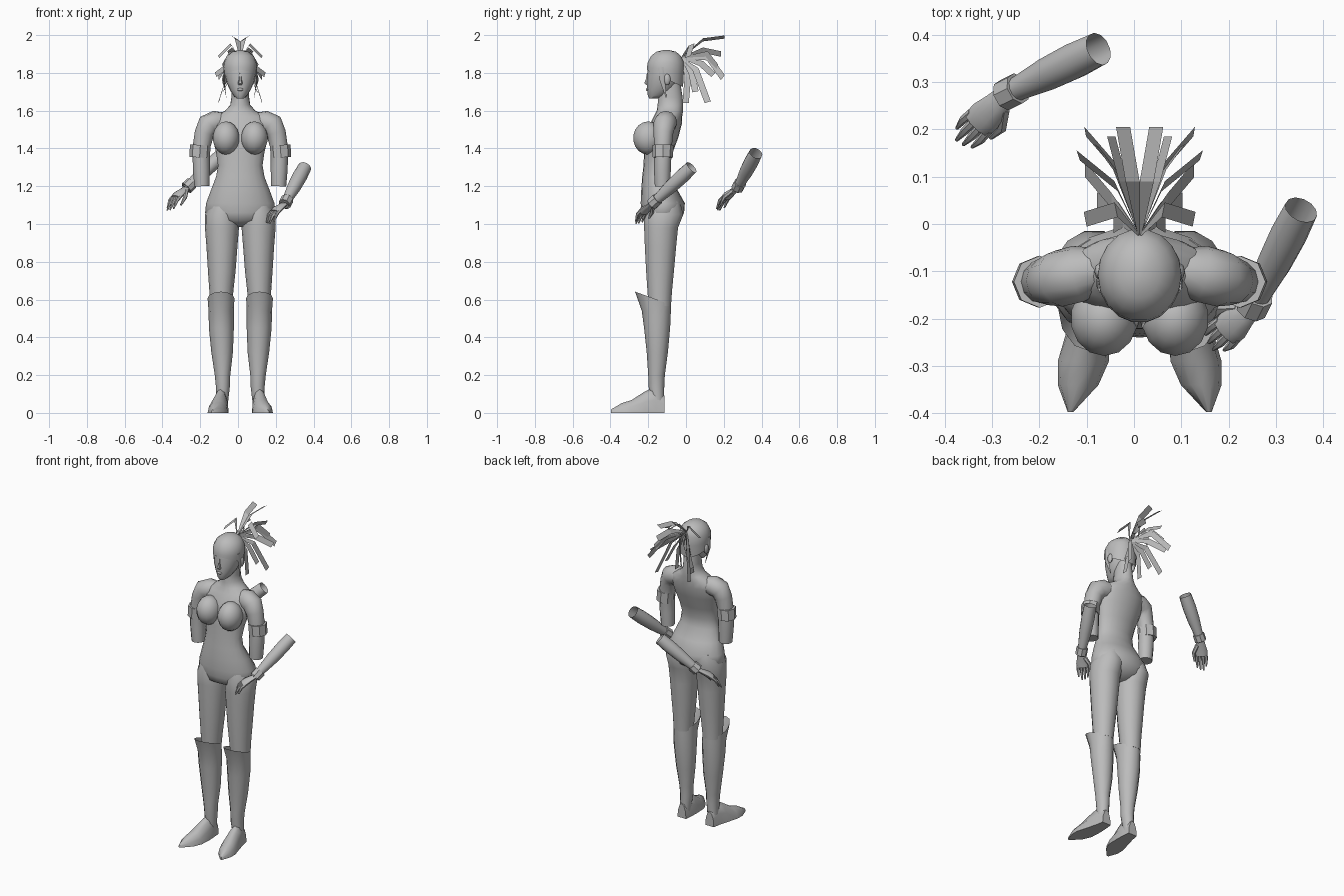
import bpy, bmesh, math
from mathutils import Vector

cube = bpy.data.objects.get("Cube")
if cube:
    bpy.data.objects.remove(cube)

grey = bpy.data.materials.new("plain grey")
grey.use_nodes = True
tone = (0.5, 0.5, 0.5, 1)
grey.diffuse_color = tone
grey.node_tree.nodes["Principled BSDF"].inputs["Base Color"].default_value = tone

MID = 0.012                      # x of the body's mirror plane
SIDES = (("left", 1), ("right", -1))


def finish(name, bm, angle=50):
    bmesh.ops.recalc_face_normals(bm, faces=bm.faces)
    mesh = bpy.data.meshes.new(name)
    bm.to_mesh(mesh)
    bm.free()
    mesh.materials.append(grey)
    obj = bpy.data.objects.new(name, mesh)
    bpy.context.collection.objects.link(obj)
    bpy.ops.object.select_all(action="DESELECT")
    obj.select_set(True)
    bpy.context.view_layer.objects.active = obj
    bpy.ops.object.shade_smooth_by_angle(angle=math.radians(angle))
    return obj


def loft(bm, sections, n=14, start=True, end=True, floor=None):
    """Skin elliptical sections, each given as (centre, half axis u, half axis v)."""
    rings = []
    for c, u, v in sections:
        ring = []
        for i in range(n):
            a = math.tau * i / n
            p = Vector(c) + Vector(u) * math.cos(a) + Vector(v) * math.sin(a)
            if floor is not None:
                p.z = max(p.z, floor)
            ring.append(bm.verts.new(p))
        rings.append(ring)
    for a, b in zip(rings, rings[1:]):
        for i in range(n):
            j = (i + 1) % n
            bm.faces.new((a[i], a[j], b[j], b[i]))
    if start:
        bm.faces.new(rings[0])
    if end:
        bm.faces.new(rings[-1])


def stack(x, rows):
    """Level sections from rows of (z, offset from x, half width, front y, back y)."""
    return [((x + dx, (f + b) / 2, z), (w, 0, 0), (0, (b - f) / 2, 0))
            for z, dx, w, f, b in rows]


def tube(bm, points, radii, n=10, side=None, flat=1, **caps):
    """Round or flattened tube along points; side fixes the wide axis."""
    pts = [Vector(p) for p in points]
    secs = []
    for i, p in enumerate(pts):
        t = (pts[min(i + 1, len(pts) - 1)] - pts[max(i - 1, 0)]).normalized()
        ref = Vector(side) if side else Vector((0, 1, 0))
        u = (ref - t * ref.dot(t)).normalized()
        secs.append((p, u * radii[i], t.cross(u) * radii[i] * flat))
    loft(bm, secs, n, **caps)


def ball(bm, centre, size, seg=14):
    made = bmesh.ops.create_uvsphere(bm, u_segments=seg, v_segments=9, radius=1)["verts"]
    for v in made:
        v.co = Vector([v.co[k] * size[k] + centre[k] for k in range(3)])


# Torso and neck
bm = bmesh.new()
loft(bm, stack(MID, [
    (0.985, 0, .04, -.16, -.08), (1.02, 0, .15, -.225, -.03), (1.06, 0, .186, -.235, -.01),
    (1.11, 0, .181, -.24, -.006), (1.18, 0, .155, -.237, -.045), (1.25, 0, .128, -.232, -.085),
    (1.31, 0, .118, -.225, -.09), (1.38, 0, .128, -.222, -.07), (1.46, 0, .148, -.215, -.04),
    (1.53, 0, .158, -.19, -.022), (1.57, 0, .14, -.17, -.02), (1.60, 0, .08, -.155, -.015),
    (1.63, 0, .053, -.15, -.015), (1.67, 0, .047, -.148, -.018), (1.75, 0, .047, -.14, -.03)]), 20)
finish("torso", bm)

# Chest
for label, s in SIDES:
    bm = bmesh.new()
    ball(bm, (MID + s * .075, -.2, 1.455), (.072, .08, .088))
    finish(label + "_breast", bm)

# Head, with nose and lips
bm = bmesh.new()
loft(bm, stack(MID, [
    (1.665, 0, .02, -.195, -.15), (1.68, 0, .036, -.203, -.10), (1.71, 0, .055, -.207, -.06),
    (1.75, 0, .073, -.207, -.04), (1.80, 0, .083, -.205, -.022), (1.85, 0, .085, -.2, -.016),
    (1.885, 0, .07, -.183, -.03), (1.908, 0, .042, -.155, -.055), (1.917, 0, .01, -.12, -.09)]), 18)
finish("head", bm)
bm = bmesh.new()
loft(bm, stack(MID, [(1.735, 0, .012, -.208, -.19), (1.745, 0, .013, -.223, -.19),
                     (1.765, 0, .008, -.215, -.19), (1.80, 0, .005, -.208, -.19)]), 6)
finish("nose", bm)
bm = bmesh.new()
ball(bm, (MID, -.203, 1.712), (.018, .01, .008), 8)
finish("lips", bm)

# Smooth hair cap with the fringe edge
bm = bmesh.new()
cap = stack(MID, [(1.77, 0, .086, -.209, -.014), (1.815, 0, .089, -.208, -.01),
                  (1.855, 0, .088, -.204, -.01), (1.89, 0, .071, -.186, -.026),
                  (1.912, 0, .043, -.157, -.052), (1.921, 0, .01, -.12, -.09)])
cap[0] = (cap[0][0], cap[0][1], (0, .0975, -.045))
cap[1] = (cap[1][0], cap[1][1], (0, .099, -.016))
loft(bm, cap, 18, start=False)
finish("hair_cap", bm)

# Ears and side locks
for label, s in SIDES:
    bm = bmesh.new()
    ball(bm, (MID + s * .084, -.1, 1.765), (.012, .018, .03), 8)
    finish(label + "_ear", bm)
    bm = bmesh.new()
    tube(bm, [(MID + s * x, y, z) for x, y, z in
              ((.084, -.13, 1.83), (.088, -.125, 1.76), (.074, -.105, 1.67))],
         (.016, .014, .002), 6, flat=.3)
    finish(label + "_side_lock", bm)

# Ponytail: flat ribbons as (bend, tip, width direction), mirrored
ROOT = Vector((0, -.025, 1.88))
RIBBONS = [
    ((.015, .09, 1.975), (.035, .205, 1.99), (.9, 0, .5)),
    ((.05, .03, 1.95), (.115, .01, 1.885), (.2, 1, .4)),
    ((.035, .09, 1.92), (.06, .185, 1.9), (.6, 0, 1)),
    ((.05, .11, 1.90), (.09, .165, 1.83), (.4, .3, 1)),
    ((.05, .12, 1.88), (.115, .195, 1.775), (.1, .6, .8)),
    ((.05, .08, 1.85), (.13, .145, 1.79), (.2, .6, .7)),
    ((.06, .05, 1.82), (.115, .115, 1.645), (0, 1, .3)),
    ((.045, .03, 1.8), (.09, .05, 1.70), (0, 1, .2)),
    ((.035, .01, 1.78), (.055, -.002, 1.64), (0, 1, 0))]
for label, s in SIDES:
    bm = bmesh.new()
    for bend, tip, width in RIBBONS:
        bend, tip = Vector(bend), Vector(tip)
        half = Vector(width).normalized()
        path = [(ROOT, .004), (ROOT.lerp(bend, .6), .012), (bend, .017), (tip, .017)]
        prev = None
        for p, r in path:
            row = [bm.verts.new((MID + s * q.x, q.y, q.z)) for q in (p - half * r, p + half * r)]
            if prev:
                bm.faces.new((prev[0], prev[1], row[1], row[0]))
            prev = row
    finish(label + "_ponytail", bm, 10)

for label, s in SIDES:
    def at(*p):
        return (MID + s * p[0], p[1], p[2])

    # Upper arm and its band
    bm = bmesh.new()
    tube(bm, [at(.08, -.095, 1.545), at(.13, -.105, 1.54), at(.17, -.115, 1.525),
              at(.19, -.12, 1.48), at(.207, -.122, 1.40), at(.206, -.125, 1.29),
              at(.203, -.125, 1.20)],
         (.045, .06, .06, .052, .046, .045, .04), 12)
    finish(label + "_upper_arm", bm)
    bm = bmesh.new()
    tube(bm, [at(.211, -.122, 1.418), at(.216, -.122, 1.352)], (.055, .054), 8)
    finish(label + "_arm_band", bm, 30)

    # Thigh
    bm = bmesh.new()
    loft(bm, stack(MID, [
        (1.12, s * .09, .07, -.21, -.03), (1.05, s * .096, .091, -.228, -.012),
        (.98, s * .097, .09, -.224, -.04), (.88, s * .097, .082, -.22, -.05),
        (.75, s * .098, .073, -.213, -.062), (.65, s * .1, .064, -.206, -.072),
        (.565, s * .102, .058, -.2, -.078)]))
    finish(label + "_thigh", bm)

    # Boot shaft with a raised, open front rim
    bm = bmesh.new()
    shaft = stack(MID, [
        (.02, s * .099, .03, -.18, -.118), (.14, s * .092, .037, -.198, -.115),
        (.2, s * .094, .041, -.2, -.112), (.32, s * .096, .057, -.208, -.096),
        (.45, s * .1, .066, -.222, -.084), (.54, s * .101, .067, -.234, -.08)])
    shaft.append((at(.102, -.174, .607), (.071, 0, 0), (0, .096, -.035)))
    loft(bm, shaft, 12, end=False)
    finish(label + "_boot", bm)

    # Pointed foot with a flat sole
    bm = bmesh.new()
    loft(bm, [(at(x, y, 0), (w, 0, 0), (0, 0, h)) for x, y, w, h in (
        (.098, -.114, .03, .09), (.1, -.16, .036, .14), (.106, -.215, .045, .115),
        (.119, -.29, .054, .067), (.13, -.34, .043, .052), (.146, -.397, .006, .018))],
         12, floor=0)
    finish(label + "_foot", bm)

# Loose forearms with cuffs and hands: elbow, wrist, fingertip
FOREARMS = {"left": ((.353, .03, 1.3), (.25, -.175, 1.11), (.155, -.265, 1.015)),
            "right": ((-.075, .37, 1.375), (-.268, .275, 1.195), (-.375, .165, 1.085))}
for label, s in SIDES:
    elbow, wrist, tip = map(Vector, FOREARMS[label])
    bm = bmesh.new()
    tube(bm, [elbow.lerp(wrist, t) for t in (0, .25, .55, .85, 1.05)],
         (.036, .039, .036, .027, .024), 12, start=False)
    finish(label + "_forearm", bm)
    bm = bmesh.new()
    tube(bm, [elbow.lerp(wrist, t) for t in (.88, 1.03)], (.034, .034), 8)
    finish(label + "_cuff", bm, 30)

    d = (tip - wrist).normalized()
    thumb = Vector((s * d.y, -s * d.x, 0)).normalized()
    up = thumb.cross(d)
    if up.z < 0:
        up.negate()
    reach = (tip - wrist).length

    def on_hand(along, across, lift):
        return wrist + d * along * reach + thumb * across + up * lift

    bm = bmesh.new()
    tube(bm, [on_hand(0, 0, 0), on_hand(.2, 0, .004), on_hand(.4, 0, .008), on_hand(.56, 0, .006)],
         (.022, .028, .036, .034), 10, side=thumb, flat=.5)
    for k, length in enumerate((.88, 1, .98, .92)):
        across = (k - 1.5) * .017
        tube(bm, [on_hand(.5, across, .007), on_hand(length * .75, across * 1.1, .005),
                  on_hand(length, across, -.016)], (.01, .009, .004), 6, side=thumb)
    tube(bm, [on_hand(.18, .018, 0), on_hand(.42, .042, -.008), on_hand(.68, .04, -.024)],
         (.013, .011, .005), 6, side=thumb)
    finish(label + "_hand", bm)
